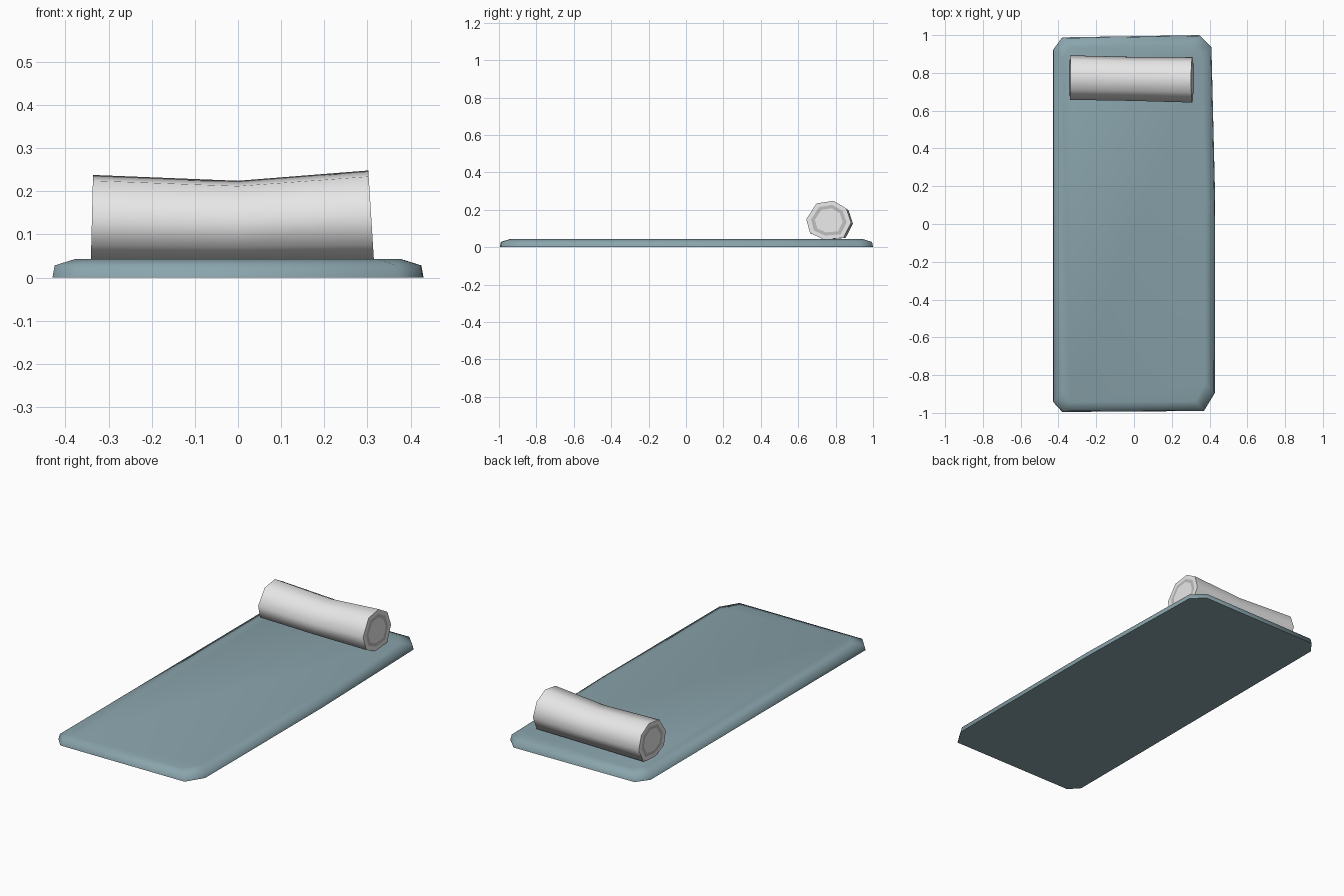
import bpy, bmesh
from mathutils import Vector

if "Cube" in bpy.data.objects:
    bpy.data.objects.remove(bpy.data.objects["Cube"])


def material(name, rgb):
    m = bpy.data.materials.new(name)
    m.diffuse_color = (*rgb, 1)
    m.use_nodes = True
    m.node_tree.nodes["Principled BSDF"].inputs["Base Color"].default_value = m.diffuse_color
    return m


blue = material("dusty blue", (0.25, 0.37, 0.41))
white = material("soft white", (0.80, 0.80, 0.80))
grey = material("ring grey", (0.50, 0.50, 0.50))


def make(name, bm, mats):
    bmesh.ops.recalc_face_normals(bm, faces=bm.faces)
    me = bpy.data.meshes.new(name)
    bm.to_mesh(me)
    bm.free()
    for m in mats:
        me.materials.append(m)
    ob = bpy.data.objects.new(name, me)
    bpy.context.collection.objects.link(ob)
    return ob


def bridge(bm, a, b, smooth=True, mat=0):
    n = len(a)
    for i in range(n):
        f = bm.faces.new((a[i], a[(i + 1) % n], b[(i + 1) % n], b[i]))
        f.smooth, f.material_index = smooth, mat


# Mat: slightly irregular outline with cut corners, bevelled top edge
outline = [(-0.43, -0.94), (-0.38, -0.995), (0.37, -0.99), (0.428, -0.895),
           (0.43, 0.12), (0.41, 0.935), (0.345, 1.0), (-0.38, 0.988),
           (-0.43, 0.92)]
bm = bmesh.new()
rings = []
for inset, z in ((0, 0), (0.005, 0.028), (0.053, 0.043)):
    sx, sy = 1 - inset / 0.43, 1 - inset
    rings.append([bm.verts.new((x * sx, y * sy, z)) for x, y in outline])
bridge(bm, rings[0], rings[1])
bridge(bm, rings[1], rings[2])
bm.faces.new(rings[2]).smooth = True
bm.faces.new(rings[0])
make("mat", bm, [blue])

# Pillow roll: eight-sided section (y, z), lofted along x with a dip in the middle
section = [(-0.125, 0.15), (-0.07, 0.234), (0.02, 0.248), (0.09, 0.207),
           (0.115, 0.13), (0.075, 0.05), (-0.03, 0.041), (-0.105, 0.075)]
bm = bmesh.new()
rings = []
# x at the bottom, x at the top, y centre, depth scale, height scale
for xb, xt, yc, sy, sz in ((-0.341, -0.336, 0.780, 0.98, 0.95),
                           (0.0, 0.0, 0.773, 0.97, 0.885),
                           (0.315, 0.302, 0.768, 1.0, 1.0)):
    rings.append([bm.verts.new((xb + (xt - xb) * (z - 0.041) / 0.207, yc + y * sy,
                                0.041 + (z - 0.041) * sz)) for y, z in section])
bridge(bm, rings[0], rings[1])
bridge(bm, rings[1], rings[2])
# Ends: flush rings, the middle one darker
for ring in (rings[0], rings[2]):
    c = sum((v.co for v in ring), Vector()) / len(ring)
    mid = [bm.verts.new(c.lerp(v.co, 0.79)) for v in ring]
    core = [bm.verts.new(c.lerp(v.co, 0.62)) for v in ring]
    bridge(bm, ring, mid, False)
    bridge(bm, mid, core, False, 1)
    bm.faces.new(core)
make("pillow_roll", bm, [white, grey])
